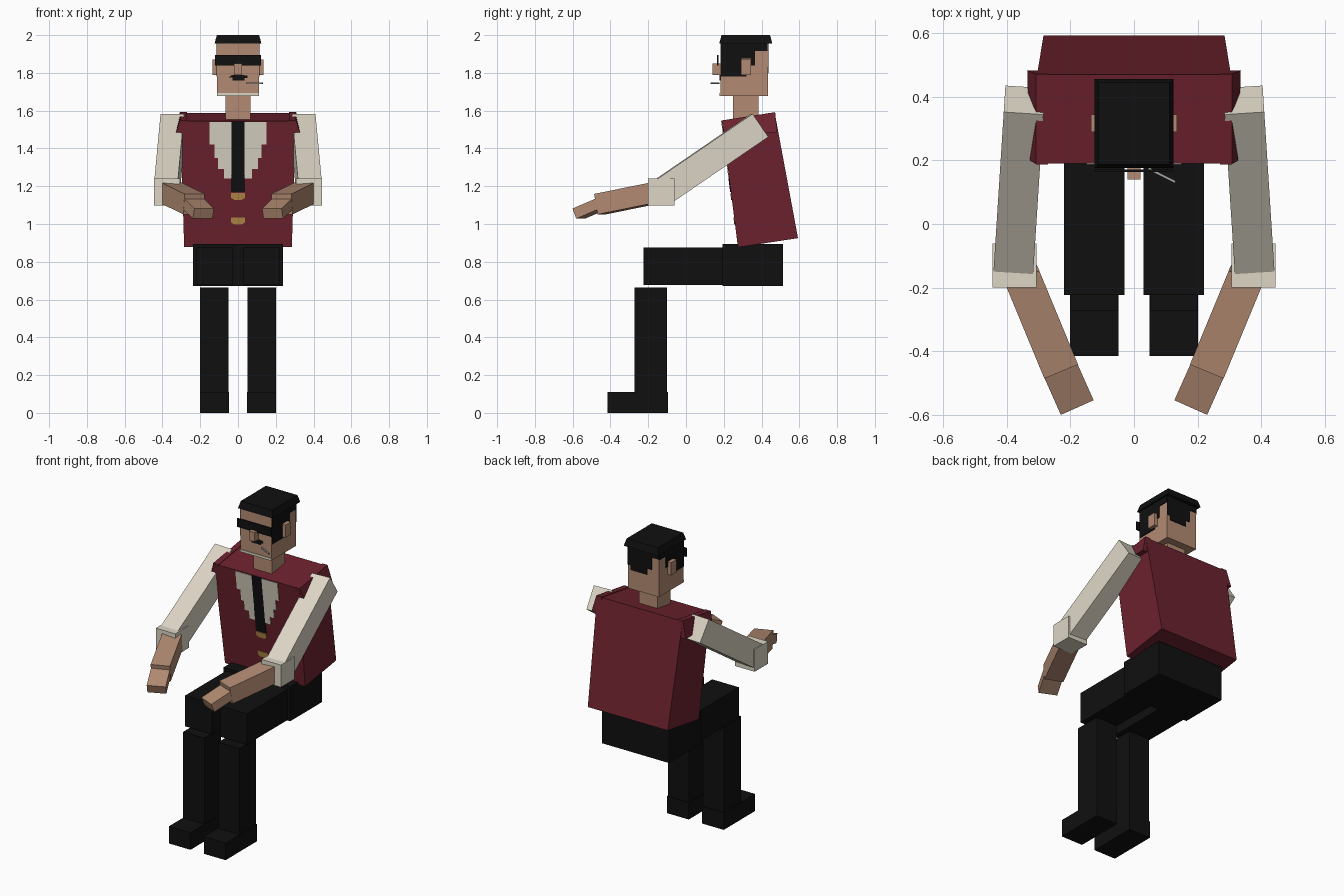
import bpy
import bmesh
from mathutils import Vector

if "Cube" in bpy.data.objects:
    bpy.data.objects.remove(bpy.data.objects["Cube"], do_unlink=True)


def material(name, rgb):
    m = bpy.data.materials.new(name)
    m.use_nodes = True
    m.diffuse_color = (*rgb, 1)
    m.node_tree.nodes["Principled BSDF"].inputs["Base Color"].default_value = (*rgb, 1)
    return m


red = material("vest red", (0.15, 0.016, 0.027))
cream = material("shirt cream", (0.72, 0.67, 0.56))
skin = material("skin", (0.45, 0.26, 0.17))
black = material("black", (0.005, 0.005, 0.005))
gold = material("button gold", (0.45, 0.25, 0.06))
grey = material("cigarette grey", (0.4, 0.4, 0.36))


def loft(name, ring_a, ring_b, mat):
    """Solid between two rings with the same number of points."""
    bm = bmesh.new()
    a = [bm.verts.new(p) for p in ring_a]
    b = [bm.verts.new(p) for p in ring_b]
    bm.faces.new(a)
    bm.faces.new(b[::-1])
    for i in range(len(a)):
        j = (i + 1) % len(a)
        bm.faces.new((a[i], b[i], b[j], a[j]))
    bmesh.ops.recalc_face_normals(bm, faces=bm.faces)
    mesh = bpy.data.meshes.new(name)
    bm.to_mesh(mesh)
    bm.free()
    mesh.materials.append(mat)
    obj = bpy.data.objects.new(name, mesh)
    bpy.context.collection.objects.link(obj)
    return obj


def box(name, x, y, z, mat, flare=0):
    """Axis-aligned box; flare widens the bottom."""
    def ring(h, f):
        return [(x[0] - f, y[0] - f, h), (x[1] + f, y[0] - f, h),
                (x[1] + f, y[1] + f, h), (x[0] - f, y[1] + f, h)]
    return loft(name, ring(z[0], flare), ring(z[1], 0), mat)


def beam(name, start, end, width, height, mat):
    """Rectangular bar along a line, its width kept level."""
    a, b = Vector(start), Vector(end)
    d = (b - a).normalized()
    side = d.cross(Vector((0, 0, 1))).normalized()
    up = side.cross(d)
    offs = [side * width / 2 * i + up * height / 2 * j
            for i, j in ((-1, -1), (1, -1), (1, 1), (-1, 1))]
    return loft(name, [a + o for o in offs], [b + o for o in offs], mat)


def plate(name, outline, place, mat):
    """Thin painted shape; place(u, v, depth) puts it on a surface."""
    return loft(name, [place(u, v, -0.004) for u, v in outline],
                [place(u, v, 0.004) for u, v in outline], mat)


def span(s, near, far):
    return tuple(sorted((s * near, s * far)))


# Torso, leaning back and tapering upward
F_TOP, B_TOP = (0.19, 1.545), (0.47, 1.587)
F_LOW, B_LOW = (0.275, 0.877), (0.593, 0.925)
loft("vest_torso",
     [(-0.285, *F_LOW), (0.285, *F_LOW), (0.285, *B_LOW), (-0.285, *B_LOW)],
     [(-0.305, *F_TOP), (0.305, *F_TOP), (0.305, *B_TOP), (-0.305, *B_TOP)], red)


def on_chest(x, z, d):
    t = (F_TOP[1] - z) / (F_TOP[1] - F_LOW[1])
    return (x, F_TOP[0] + t * (F_LOW[0] - F_TOP[0]) - d, z)


# Shirt front, tie and buttons
half_shirt = [(0.035, 1.54), (0.15, 1.54), (0.15, 1.42), (0.125, 1.42), (0.125, 1.35),
              (0.105, 1.35), (0.105, 1.29), (0.075, 1.29), (0.075, 1.24), (0.035, 1.24)]
for s, word in ((1, "left"), (-1, "right")):
    plate(word + "_shirt_front", [(s * x, z) for x, z in half_shirt], on_chest, cream)


def rect(x0, x1, z0, z1):
    return [(x0, z0), (x1, z0), (x1, z1), (x0, z1)]


plate("tie", rect(-0.036, 0.036, 1.17, 1.543), on_chest, black)
for i, z in enumerate((1.148, 1.018)):
    plate(f"button_{i + 1}", [(-0.036, z - 0.01), (-0.02, z - 0.02), (0.02, z - 0.02),
          (0.036, z - 0.01), (0.036, z + 0.016), (-0.036, z + 0.016)], on_chest, gold)

# Neck and head
box("neck", (-0.066, 0.066), (0.25, 0.385), (1.53, 1.69), skin)
box("head", (-0.11, 0.11), (0.182, 0.433), (1.677, 1.97), skin)
box("hair_cap", (-0.112, 0.112), (0.188, 0.445), (1.955, 2.0), black, 0.012)
box("nose", (-0.02, 0.02), (0.14, 0.19), (1.79, 1.85), skin)
box("sunglasses", (-0.122, 0.122), (0.164, 0.172), (1.84, 1.895), black)


def on_face(x, z, d):
    return (x, 0.182 - d, z)


def on_nape(x, z, d):
    return (x, 0.433 + d, z)


plate("moustache", [(-0.05, 1.775), (-0.03, 1.775), (-0.03, 1.76), (0.035, 1.76),
      (0.035, 1.772), (0.05, 1.772), (0.05, 1.785), (0.02, 1.79), (-0.03, 1.79)],
      on_face, black)
plate("chin_strip", rect(-0.11, 0.11, 1.678, 1.693), on_face, cream)
plate("back_hair", [(0.11, 1.96), (0.11, 1.83), (0.09, 1.83), (0.09, 1.80), (-0.03, 1.80),
      (-0.03, 1.84), (-0.06, 1.84), (-0.06, 1.92), (-0.11, 1.92), (-0.11, 1.96)],
      on_nape, black)
beam("cigarette", (0.045, 0.175, 1.745), (0.13, 0.132, 1.745), 0.008, 0.008, grey)

side_hair = [(0.185, 1.96), (0.185, 1.78), (0.32, 1.78), (0.32, 1.805), (0.295, 1.805),
             (0.295, 1.875), (0.345, 1.875), (0.345, 1.84), (0.365, 1.84),
             (0.365, 1.915), (0.432, 1.915), (0.432, 1.96)]

# Paired parts
for s, word in ((1, "left"), (-1, "right")):
    plate(word + "_side_hair", side_hair, lambda y, z, d: (s * (0.11 + d), y, z), black)
    box(word + "_ear", span(s, 0.105, 0.135), (0.29, 0.345), (1.79, 1.872), skin)

    # Vest shoulder flap
    loft(word + "_shoulder_flap",
         [(s * 0.27, 0.2, 1.485), (s * 0.328, 0.2, 1.485),
          (s * 0.336, 0.483, 1.485), (s * 0.27, 0.483, 1.485)],
         [(s * 0.27, 0.188, 1.548), (s * 0.308, 0.188, 1.548),
          (s * 0.308, 0.472, 1.592), (s * 0.27, 0.472, 1.592)], red)

    # Arm reaching forward and inward
    beam(word + "_sleeve", (s * 0.345, 0.39, 1.522), (s * 0.378, -0.125, 1.17),
         0.125, 0.148, cream)
    box(word + "_cuff", span(s, 0.307, 0.446), (-0.2, -0.062), (1.097, 1.24), cream)
    beam(word + "_forearm", (s * 0.355, -0.16, 1.165), (s * 0.233, -0.455, 1.105),
         0.115, 0.11, skin)
    beam(word + "_hand", (s * 0.24, -0.44, 1.11), (s * 0.183, -0.568, 1.055),
         0.113, 0.058, skin)

    # Seated leg
    box(word + "_thigh", span(s, 0.03, 0.22), (-0.224, 0.39), (0.677, 0.875), black)
    box(word + "_shin", span(s, 0.05, 0.2), (-0.272, -0.1), (0, 0.665), black)
    box(word + "_foot", span(s, 0.048, 0.202), (-0.415, -0.096), (0, 0.11), black)

box("pelvis", (-0.238, 0.238), (0.192, 0.513), (0.673, 0.893), black)
